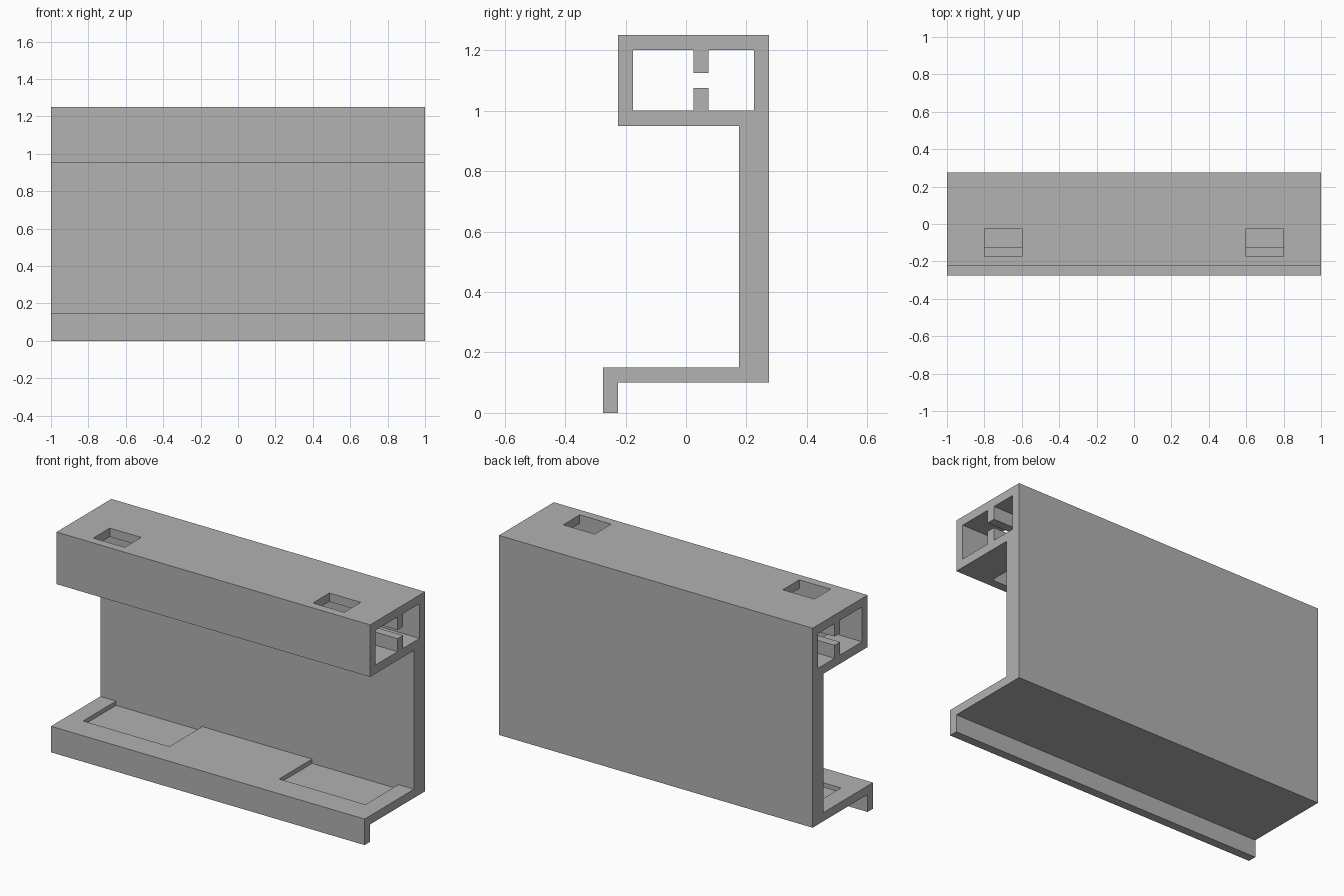
import bpy
import bmesh

cube = bpy.data.objects.get("Cube")
if cube:
    bpy.data.objects.remove(cube, do_unlink=True)

grey = bpy.data.materials.new("plain grey")
grey.use_nodes = True
grey.diffuse_color = (0.445, 0.445, 0.445, 1)
grey.node_tree.nodes["Principled BSDF"].inputs["Base Color"].default_value = grey.diffuse_color


def extrude_profile(name, points, x0, x1):
    """Extrude a (y, z) outline along x from x0 to x1."""
    bm = bmesh.new()
    face = bm.faces.new([bm.verts.new((x0, y, z)) for y, z in points])
    grown = bmesh.ops.extrude_face_region(bm, geom=[face])
    verts = [v for v in grown["geom"] if isinstance(v, bmesh.types.BMVert)]
    bmesh.ops.translate(bm, verts=verts, vec=(x1 - x0, 0, 0))
    bmesh.ops.recalc_face_normals(bm, faces=bm.faces)
    mesh = bpy.data.meshes.new(name)
    bm.to_mesh(mesh)
    bm.free()
    mesh.materials.append(grey)
    obj = bpy.data.objects.new(name, mesh)
    bpy.context.collection.objects.link(obj)
    return obj


def rect(y0, y1, z0, z1):
    return [(y0, z0), (y1, z0), (y1, z1), (y0, z1)]


# Body: drip lip, shelf, back wall and top box in one outline
body = extrude_profile("rail_body", [
    (-0.275, 0), (-0.225, 0), (-0.225, 0.1), (0.275, 0.1),
    (0.275, 1.25), (-0.225, 1.25), (-0.225, 0.95), (0.175, 0.95),
    (0.175, 0.15), (-0.275, 0.15)], -1, 1)

# Box channel, narrowed by an upper and a lower rib
cutters = [extrude_profile("channel_cutter", [
    (-0.175, 1), (0.025, 1), (0.025, 1.075), (0.075, 1.075),
    (0.075, 1), (0.225, 1), (0.225, 1.2), (0.075, 1.2),
    (0.075, 1.125), (0.025, 1.125), (0.025, 1.2), (-0.175, 1.2)], -1.1, 1.1)]

# Slots through the box and shallow pockets in the shelf, on both sides
for side, sign in (("left", 1), ("right", -1)):
    cutters.append(extrude_profile(side + "_slot_cutter",
                                   rect(-0.175, -0.025, 0.9, 1.3), sign * 0.6, sign * 0.8))
    cutters.append(extrude_profile(side + "_pocket_cutter",
                                   rect(-0.125, 0.175, 0.125, 0.2), sign * 0.35, sign * 0.9))

# Cut, then remove the cutters
bpy.context.view_layer.objects.active = body
for cutter in cutters:
    cutter.hide_render = True
    mod = body.modifiers.new(cutter.name, "BOOLEAN")
    mod.operation = "DIFFERENCE"
    mod.solver = "EXACT"
    mod.object = cutter
    bpy.ops.object.modifier_apply(modifier=mod.name)
    bpy.data.objects.remove(cutter, do_unlink=True)
